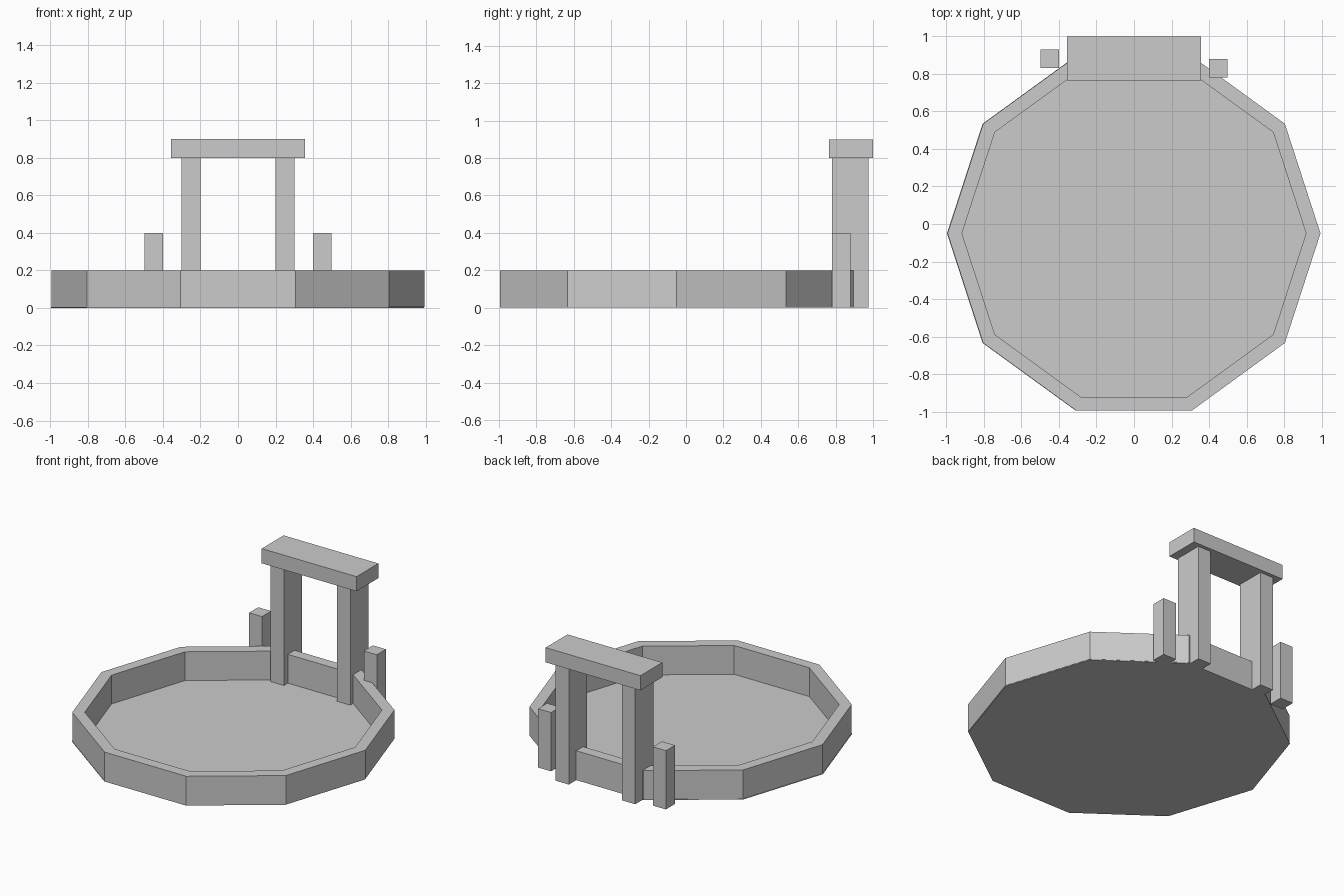
import bpy, bmesh, math

if "Cube" in bpy.data.objects:
    bpy.data.objects.remove(bpy.data.objects["Cube"])

SIDES = 10
CENTRE_Y = -0.05
FLOOR_TOP = 0.004


def finish(name, bm):
    bmesh.ops.recalc_face_normals(bm, faces=bm.faces)
    mesh = bpy.data.meshes.new(name)
    bm.to_mesh(mesh)
    bm.free()
    obj = bpy.data.objects.new(name, mesh)
    bpy.context.collection.objects.link(obj)
    return obj


def box(name, x0, x1, y0, y1, z0, z1):
    bm = bmesh.new()
    bmesh.ops.create_cube(bm, size=1)
    for v in bm.verts:
        v.co.x = x0 + (v.co.x + 0.5) * (x1 - x0)
        v.co.y = y0 + (v.co.y + 0.5) * (y1 - y0)
        v.co.z = z0 + (v.co.z + 0.5) * (z1 - z0)
    return finish(name, bm)


def polygon_loop(bm, radius, z, cx=0.0):
    angles = [math.tau * i / SIDES for i in range(SIDES)]
    return [bm.verts.new((cx + radius * math.cos(a),
                          CENTRE_Y + radius * math.sin(a), z)) for a in angles]


def bridge(bm, a, b):
    for i in range(SIDES):
        j = (i + 1) % SIDES
        bm.faces.new((a[i], a[j], b[j], b[i]))


# Thin ten-sided floor, just peeking out on the left
bm = bmesh.new()
low = polygon_loop(bm, 0.994, 0, -0.003)
high = polygon_loop(bm, 0.994, FLOOR_TOP, -0.003)
bm.faces.new(low)
bm.faces.new(high)
bridge(bm, low, high)
finish("floor", bm)

# Low ten-sided wall around the floor
bm = bmesh.new()
loops = [polygon_loop(bm, r, z) for r, z in
         ((0.994, FLOOR_TOP), (0.994, 0.2), (0.917, 0.2), (0.917, FLOOR_TOP))]
for i in range(4):
    bridge(bm, loops[i], loops[(i + 1) % 4])
finish("rim_wall", bm)

# Gateway: two tall posts and a lintel
for side, x in (("left", -0.25), ("right", 0.25)):
    box("gate_post_" + side, x - 0.05, x + 0.05, 0.78, 0.975, 0, 0.8)
box("gate_lintel", -0.357, 0.357, 0.765, 1.0, 0.8, 0.9)

# Short side posts, the left one set further back
for side, x, y in (("left", -0.45, 0.88), ("right", 0.45, 0.83)):
    box("short_post_" + side, x - 0.049, x + 0.049, y - 0.049, y + 0.049, 0, 0.4)
